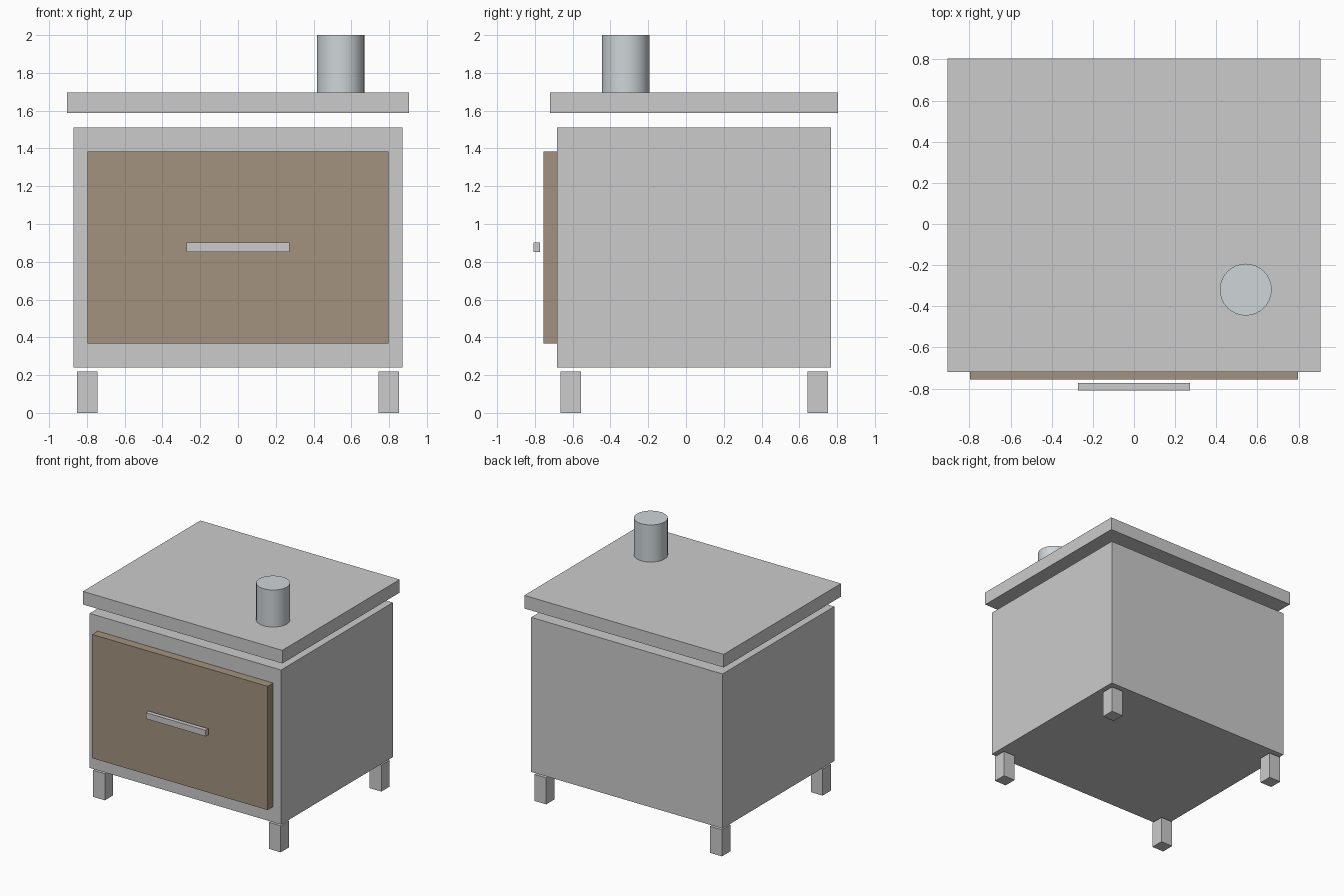
import bpy
import math

if "Cube" in bpy.data.objects:
    bpy.data.objects.remove(bpy.data.objects["Cube"])


def material(name, color):
    m = bpy.data.materials.new(name)
    m.diffuse_color = color
    m.use_nodes = True
    m.node_tree.nodes["Principled BSDF"].inputs["Base Color"].default_value = m.diffuse_color
    return m


def box(name, x, y, z, mat=None):
    """Box from (min, max) pairs on each axis."""
    lo, hi = zip(x, y, z)
    bpy.ops.mesh.primitive_cube_add(size=1, location=[(a + b) / 2 for a, b in zip(lo, hi)])
    o = bpy.context.object
    o.name = name
    o.scale = [b - a for a, b in zip(lo, hi)]
    bpy.ops.object.transform_apply(location=False, rotation=False, scale=True)
    if mat:
        o.data.materials.append(mat)
    return o


brown = material("door_brown", (0.36, 0.29, 0.21, 1))
steel = material("pipe_steel", (0.62, 0.67, 0.69, 1))

# Cabinet, floating top slab, door and handle
box("body", (-0.87, 0.87), (-0.683, 0.768), (0.24, 1.51))
box("top_slab", (-0.906, 0.906), (-0.719, 0.805), (1.587, 1.695))
box("door", (-0.797, 0.797), (-0.755, -0.683), (0.367, 1.384), brown)
box("handle", (-0.272, 0.272), (-0.808, -0.773), (0.852, 0.902))

# Four legs
for side, cx in (("left", -0.799), ("right", 0.799)):
    for end, cy in (("front", -0.61), ("back", 0.697)):
        box(f"{end}_{side}_leg", (cx - 0.054, cx + 0.054), (cy - 0.054, cy + 0.054), (0, 0.218))

# Flue pipe
bpy.ops.mesh.primitive_cylinder_add(vertices=32, radius=0.126, depth=0.305,
                                    location=(0.543, -0.319, 1.8475))
pipe = bpy.context.object
pipe.name = "flue_pipe"
pipe.data.materials.append(steel)
bpy.ops.object.shade_smooth_by_angle(angle=math.radians(30))
